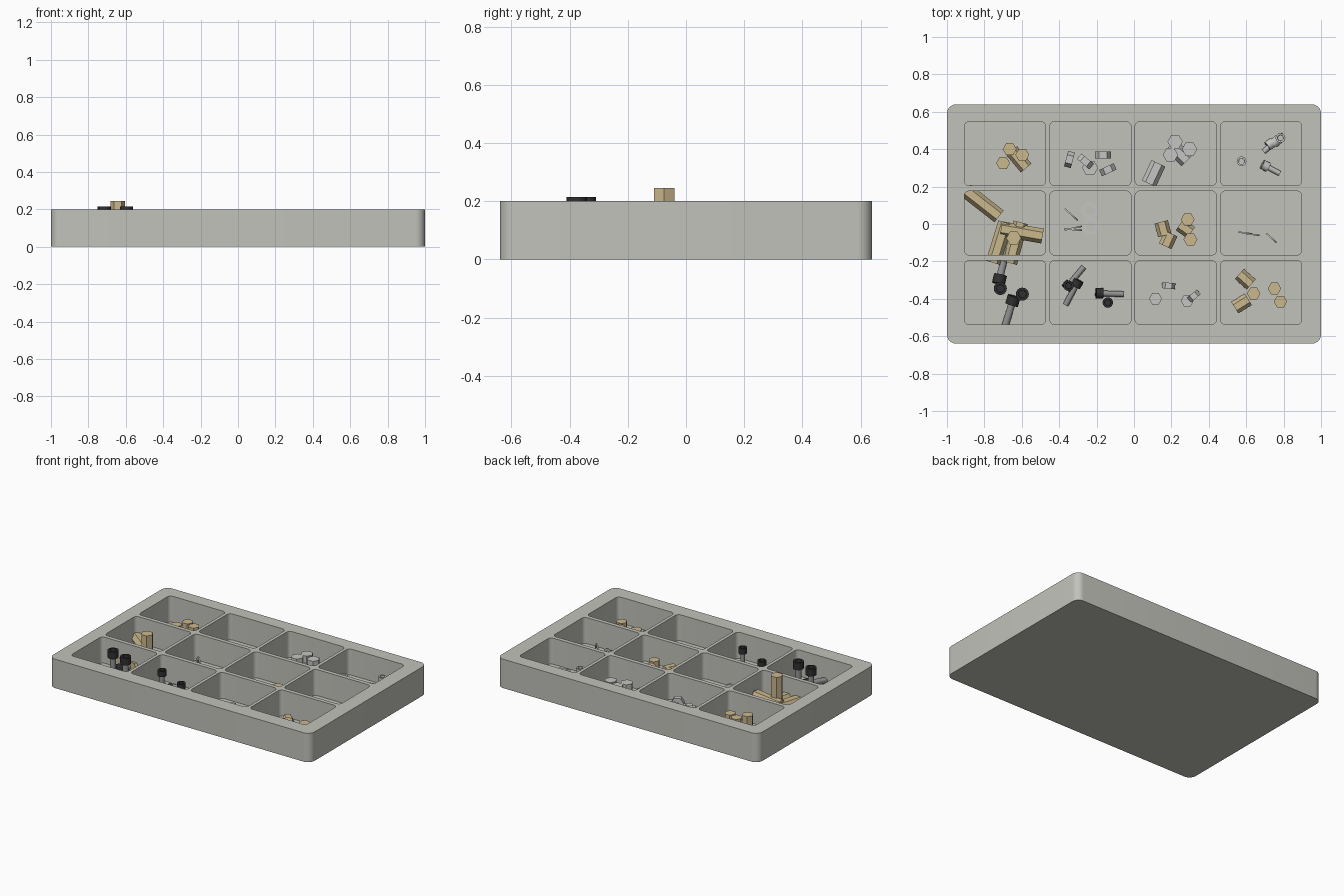
import bpy, bmesh
from math import radians, cos, sin, pi, atan2
from mathutils import Matrix, Vector

cube = bpy.data.objects.get("Cube")
if cube:
    bpy.data.objects.remove(cube, do_unlink=True)

FLOOR, RIM = .02, .2


def material(name, *rgb):
    mat = bpy.data.materials.new(name)
    mat.use_nodes = True
    mat.diffuse_color = (*rgb, 1)
    mat.node_tree.nodes["Principled BSDF"].inputs["Base Color"].default_value = (*rgb, 1)
    return mat


tray_grey = material("tray grey", .54, .54, .50)
brass = material("brass", .60, .48, .27)
silver = material("silver", .56, .56, .55)
steel = material("dark steel", .30, .30, .30)
black = material("black", .03, .03, .03)


def finish(bm, name, mats, matrix=Matrix(), smooth=True):
    """Turn a bmesh into a named object with its materials."""
    bmesh.ops.recalc_face_normals(bm, faces=bm.faces)
    mesh = bpy.data.meshes.new(name)
    for face in bm.faces:
        face.smooth = smooth
    bm.to_mesh(mesh)
    bm.free()
    for mat in mats:
        mesh.materials.append(mat)
    mesh.set_sharp_from_angle(angle=radians(35))
    obj = bpy.data.objects.new(name, mesh)
    obj.matrix_world = matrix
    bpy.context.collection.objects.link(obj)


def standing(x, y, z):
    return Matrix.Translation((x, y, z)) @ Matrix.Rotation(pi / 2, 4, 'Z')


def lying(x, y, z, angle, tilt=0):
    """Local z ends up horizontal, heading along the angle."""
    return (Matrix.Translation((x, y, z)) @ Matrix.Rotation(radians(angle), 4, 'Z')
            @ Matrix.Rotation(pi / 2 - tilt, 4, 'Y'))


def rounded_loop(bm, cx, cy, w, h, r, z):
    verts = []
    for q, (sx, sy) in enumerate(((1, 1), (-1, 1), (-1, -1), (1, -1))):
        for i in range(9):
            a = (q + i / 8) * pi / 2
            verts.append(bm.verts.new((cx + sx * (w / 2 - r) + r * cos(a),
                                       cy + sy * (h / 2 - r) + r * sin(a), z)))
    return verts


# Tray: rounded block with a grid of rounded pockets
def build_tray():
    bm = bmesh.new()
    rims = []

    def shell(low_z, *shape):
        top = rounded_loop(bm, *shape, RIM)
        low = rounded_loop(bm, *shape, low_z)
        for i in range(len(top)):
            bm.faces.new((top[i - 1], top[i], low[i], low[i - 1]))
            rims.append(bm.edges.get((top[i - 1], top[i])))
        bm.faces.new(low)

    shell(0, 0, 0, 2, 1.28, .05)
    for col in range(4):
        for row in range(3):
            shell(FLOOR, (col - 1.5) * .4565 - .005, (row - 1) * .3715 + .005, .434, .343, .027)
    bmesh.ops.triangle_fill(bm, edges=rims, use_beauty=True, normal=(0, 0, 1))
    finish(bm, "tray", [tray_grey])


# Hexagonal bar: standoffs and nuts, upright when no angle is given
def hex_bar(name, mat, r, length, x, y, angle=None, lift=0):
    bm = bmesh.new()
    bmesh.ops.create_cone(bm, cap_ends=True, segments=6, radius1=r, radius2=r, depth=length)
    if angle is None:
        place = standing(x, y, FLOOR + length / 2)
    else:
        place = lying(x, y, FLOOR + r * cos(pi / 6) + lift, angle)
    finish(bm, name, [mat], place, smooth=False)


# Socket screw: shaft from the origin up, head on top with a sunk socket
def screw(name, mats, r, length, x, y, angle=None):
    bm = bmesh.new()
    shaft_r, head = r * .55, r * 1.4
    shaft_len = length - head

    def cylinder(radius, depth, z):
        bmesh.ops.create_cone(bm, cap_ends=True, segments=16, radius1=radius, radius2=radius,
                              depth=depth, matrix=Matrix.Translation((0, 0, z)))

    cylinder(shaft_r, shaft_len, shaft_len / 2)
    shaft_faces = set(bm.faces)
    cylinder(r, head, shaft_len + head / 2)
    for face in bm.faces:
        face.material_index = 0 if face in shaft_faces else 1
    cap = max(bm.faces, key=lambda f: f.calc_center_median().z)
    bmesh.ops.inset_region(bm, faces=[cap], thickness=r * .4)
    inner = bmesh.ops.inset_region(bm, faces=[cap], thickness=r * .02)
    bmesh.ops.translate(bm, verts=cap.verts, vec=(0, 0, -head * .5))
    if angle is None:
        place = standing(x, y, FLOOR)
    else:
        # x, y give the head; the tip rests on the floor
        a = radians(angle)
        place = lying(x - length * cos(a), y - length * sin(a), FLOOR + shaft_r, angle,
                      atan2(r - shaft_r, shaft_len))
    finish(bm, name, mats, place)


# Washer: spun rectangle, flat when no angle is given, else on edge along the angle
def washer(r, x, y, angle=None):
    bm = bmesh.new()
    t = .004
    section = [bm.verts.new(p) for p in ((r, 0, -t), (r, 0, t), (r * .54, 0, t), (r * .54, 0, -t))]
    edges = [bm.edges.new((section[i - 1], section[i])) for i in range(4)]
    bmesh.ops.spin(bm, geom=section + edges, cent=(0, 0, 0), axis=(0, 0, 1),
                   angle=2 * pi, steps=28)
    bmesh.ops.remove_doubles(bm, verts=bm.verts, dist=.0005)
    place = standing(x, y, FLOOR + t) if angle is None else lying(x, y, FLOOR + r, angle + 90)
    finish(bm, "washer", [silver], place)


build_tray()

# Back row: medium standoffs, large nuts, silver standoffs, small screws
for spot in ((-.665, .40), (-.597, .37), (-.70, .325), (-.615, .345, -50)):
    hex_bar("brass_standoff", brass, .037, .12, *spot)
for spot in ((-.345, .345, -15), (-.26, .335, 50), (-.235, .30), (-.165, .37, 90),
             (-.14, .29, -65)):
    hex_bar("large_nut", silver, .043, .037, *spot)
for spot in ((.22, .44), (.297, .40), (.195, .37), (.24, .38, -45), (.105, .27, 65)):
    hex_bar("silver_standoff", silver, .041, .12, *spot)
for spot in ((.783, .46), (.575, .335), (.685, .32, 152), (.712, .415, 215), (.775, .455, 40)):
    screw("small_screw", [silver, silver], .026, .105, *spot)

# Middle row: long standoffs, washers, short standoffs, small washers
for spot in ((-.81, .11, -38), (-.60, -.045, -10, .012), (-.72, -.10, 73), (-.635, -.10, 75),
             (-.643, -.075)):
    hex_bar("long_standoff", brass, .04, .225, *spot)
for spot in ((-.237, .07), (-.232, -.013), (-.335, .05, -42), (-.325, -.022, 12),
             (-.325, -.03, -5)):
    washer(.047, *spot)
for spot in ((.287, .024), (.302, -.083), (.155, -.025, 105), (.183, -.085, 65),
             (.275, -.025, -35)):
    hex_bar("short_standoff", brass, .037, .075, *spot)
for spot in ((.595, -.048, -7), (.635, -.056, -8), (.735, -.075, -42)):
    washer(.036, *spot)

# Front row: long and medium black screws, small nuts, short standoffs
for spot in ((-.715, -.345), (-.597, -.375), (-.725, -.32, 257), (-.64, -.385, 73)):
    screw("long_black_screw", [steel, black], .035, .195, *spot)
for spot in ((-.35, -.33), (-.14, -.42), (-.295, -.30, 62), (-.365, -.345, 230),
             (-.205, -.37, 178)):
    screw("black_screw", [steel, black], .028, .15, *spot)
for spot in ((.115, -.40), (.185, -.33, 85), (.285, -.41), (.32, -.385, -50)):
    hex_bar("small_nut", silver, .035, .032, *spot)
for spot in ((.64, -.372), (.751, -.345), (.783, -.415), (.595, -.295, -42), (.575, -.425, 32)):
    hex_bar("spacer", brass, .036, .085, *spot)
